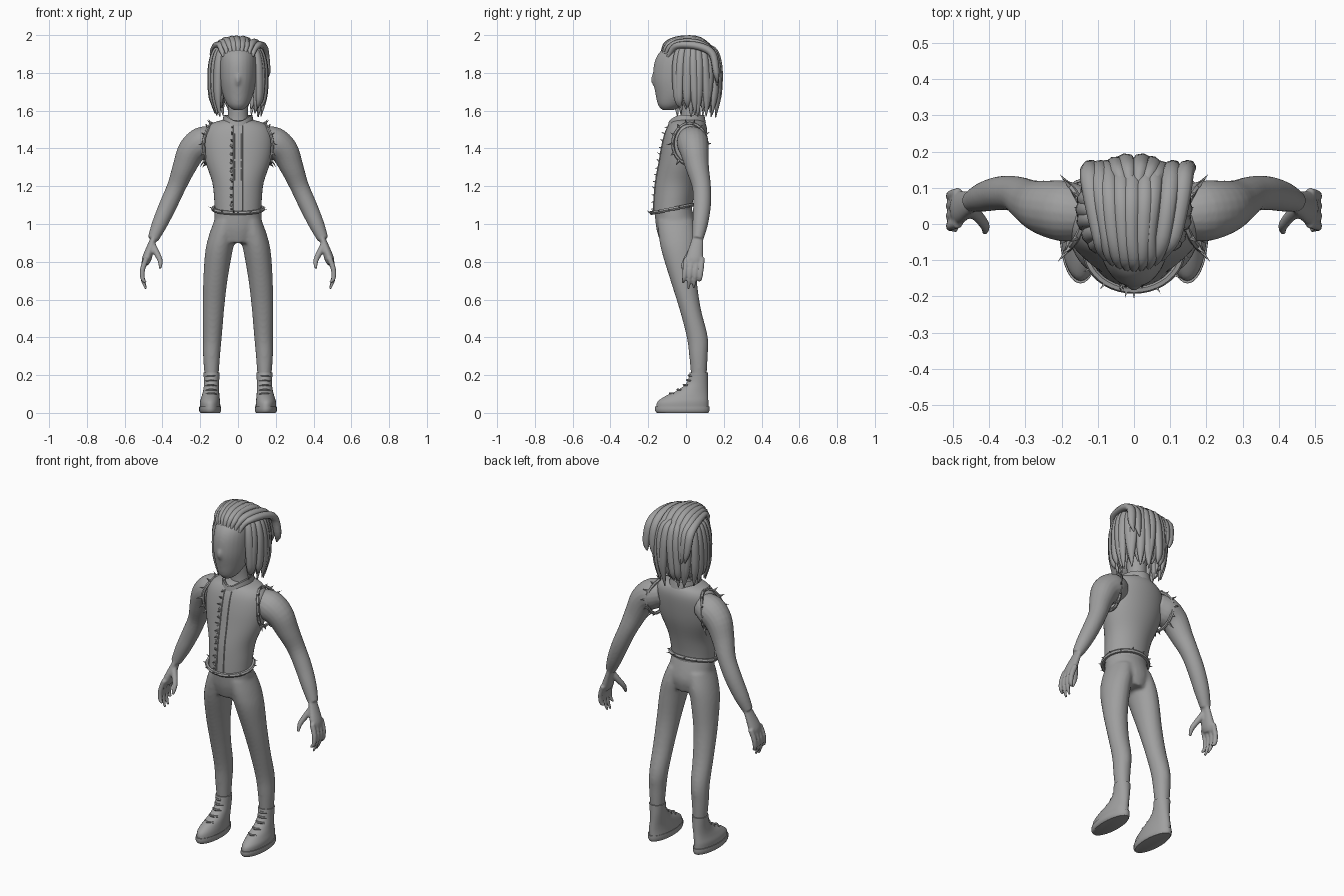
import bpy, bmesh, random
from math import sin, cos, pi, sqrt, radians
from mathutils import Vector

random.seed(4)
if "Cube" in bpy.data.objects:
    bpy.data.objects.remove(bpy.data.objects["Cube"])

grey = bpy.data.materials.new("plain grey")
grey.use_nodes = True
grey.diffuse_color = (0.35, 0.35, 0.35, 1)
grey.node_tree.nodes["Principled BSDF"].inputs["Base Color"].default_value = (0.35, 0.35, 0.35, 1)


def resample(keys, steps=4):
    """Smooth curve through tuples of any length."""
    out = []
    for i in range(len(keys) - 1):
        a, b, c, d = (keys[max(0, min(len(keys) - 1, i + k))] for k in (-1, 0, 1, 2))
        for s in range(steps):
            t = s / steps
            out.append([(2*q + (r-p)*t + (2*p - 5*q + 4*r - e)*t*t + (3*q - p - 3*r + e)*t**3) / 2
                        for p, q, r, e in zip(a, b, c, d)])
    return out + [list(keys[-1])]


def skin(bm, rings, cap=True):
    """Join rings of points into a closed or open surface."""
    vs = [[bm.verts.new(p) for p in ring] for ring in rings]
    n = len(vs[0])
    for a, b in zip(vs, vs[1:]):
        for i in range(n):
            bm.faces.new((a[i], a[(i+1) % n], b[(i+1) % n], b[i]))
    if cap:
        bm.faces.new(vs[0][::-1])
        bm.faces.new(vs[-1])


def loft(bm, keys, n=28, steps=4):
    """Stack of level ellipses given as z, x, y, x radius, y radius."""
    skin(bm, [[(x + rx*cos(2*pi*i/n), y + ry*sin(2*pi*i/n), z) for i in range(n)]
              for z, x, y, rx, ry in resample(keys, steps)])


def tube(bm, keys, n=10, steps=4, flat=1.0, out=Vector((0, 1, 0.01))):
    """Tapered tube through x, y, z, radius; flattened along 'out'."""
    pts = resample(keys, steps)
    rings = []
    for i, p in enumerate(pts):
        ahead, behind = pts[min(i + 1, len(pts) - 1)], pts[max(i - 1, 0)]
        d = Vector(ahead[:3]) - Vector(behind[:3])
        u = d.cross(out).normalized()
        v = u.cross(d).normalized()
        rings.append([Vector(p[:3]) + p[3]*(u*cos(2*pi*k/n) + v*sin(2*pi*k/n)*flat) for k in range(n)])
    skin(bm, rings)


def loop_tube(bm, pts, r, n=6):
    """Closed piping along a ring of points."""
    centre = sum(pts, Vector()) / len(pts)
    axis = (pts[0] - centre).cross(pts[len(pts)//4] - centre)
    rings = []
    for i, p in enumerate(pts):
        d = pts[(i+1) % len(pts)] - pts[i-1]
        u = d.cross(axis).normalized()
        v = u.cross(d).normalized()
        rings.append([p + r*(u*cos(2*pi*k/n) + v*sin(2*pi*k/n)) for k in range(n)])
    skin(bm, rings + rings[:1], False)


def spike(bm, p, d, length, r=0.007):
    """Small fur tuft."""
    d = Vector(d).normalized()
    u = d.orthogonal().normalized()
    v = d.cross(u)
    base = [bm.verts.new(p + r*(u*cos(k*pi/2) + v*sin(k*pi/2))) for k in range(4)]
    tip = bm.verts.new(p + d*length + Vector((0, 0, random.uniform(-.3, .5)*length)))
    for k in range(4):
        bm.faces.new((base[k], base[(k+1) % 4], tip))


def ball(bm, c, r):
    made = bmesh.ops.create_uvsphere(bm, u_segments=20, v_segments=12, radius=1)["verts"]
    bmesh.ops.scale(bm, vec=r, verts=made)
    bmesh.ops.translate(bm, vec=c, verts=made)


def finish(bm, name, mirror=False, voxel=0, angle=50):
    bmesh.ops.remove_doubles(bm, verts=bm.verts, dist=1e-5)
    bmesh.ops.recalc_face_normals(bm, faces=bm.faces)
    me = bpy.data.meshes.new(name)
    bm.to_mesh(me)
    bm.free()
    me.materials.append(grey)
    ob = bpy.data.objects.new(name, me)
    bpy.context.collection.objects.link(ob)
    if voxel:
        m = ob.modifiers.new("blend", 'REMESH')
        m.mode, m.voxel_size, m.use_smooth_shade = 'VOXEL', voxel, True
        m = ob.modifiers.new("soften", 'SMOOTH')
        m.factor, m.iterations = 0.5, 6
    if mirror:
        ob.modifiers.new("mirror", 'MIRROR')
    bpy.ops.object.select_all(action='DESELECT')
    ob.select_set(True)
    bpy.context.view_layer.objects.active = ob
    if voxel:
        bpy.ops.object.shade_smooth()
    else:
        bpy.ops.object.shade_smooth_by_angle(angle=radians(angle))


# Trousers: hips and both legs blended together
bm = bmesh.new()
loft(bm, [(.9, 0, -.045, .09, .09), (.98, 0, -.05, .125, .108), (1.09, 0, -.07, .122, .098)])
for s in (1, -1):
    loft(bm, [(z, s*x, y, rx, ry) for z, x, y, rx, ry in (
        (1.02, .06, -.055, .065, .095), (.94, .082, -.045, .072, .1), (.85, .102, -.036, .072, .092),
        (.7, .12, -.012, .064, .07), (.55, .13, .022, .057, .057), (.4, .136, .06, .05, .056),
        (.3, .14, .066, .045, .049), (.19, .14, .068, .037, .041))])
finish(bm, "trousers", voxel=.009)

# Boots with sole and laces
bm = bmesh.new()
loft(bm, [(.03, .147, -.02, .054, .138), (.06, .148, -.016, .053, .134), (.09, .145, .005, .047, .112),
          (.12, .142, .036, .042, .08), (.16, .14, .06, .04, .056), (.215, .14, .068, .043, .048)])
finish(bm, "boots", mirror=True)
bm = bmesh.new()
loft(bm, [(0, .147, -.018, .052, .136), (.012, .148, -.02, .058, .144), (.034, .148, -.02, .057, .144)], steps=2)
finish(bm, "boot_soles", mirror=True)
bm = bmesh.new()
for z, y in ((.1, -.085), (.12, -.045), (.145, -.012), (.17, .006), (.195, .014)):
    tube(bm, [(.115, y+.02, z, .005), (.142, y, z+.004, .006), (.168, y+.02, z, .005)], n=6, out=Vector((0, 0, 1)))
finish(bm, "boot_laces", mirror=True)

# Vest body
vest = [(1.06, 0, -.072, .122, .102), (1.13, 0, -.066, .126, .104), (1.22, 0, -.052, .136, .11),
        (1.33, 0, -.026, .172, .116), (1.42, 0, -.01, .186, .116), (1.49, 0, .002, .178, .11),
        (1.53, 0, .008, .145, .096), (1.55, 0, .01, .085, .08)]
bm = bmesh.new()
loft(bm, vest, n=40)
finish(bm, "vest")


def on_vest(x, z):
    _, _, y, rx, ry = min(resample(vest, 16), key=lambda k: abs(k[0] - z))
    return Vector((x, y - ry*sqrt(1 - (x/rx)**2), z))


# Standing collar, lower at the throat
bm = bmesh.new()
for grow in (0, -.012):
    skin(bm, [[(r*sin(a), .003 - (r + .018)*cos(a), z - .035*max(0, cos(a))**3)
               for a in (2*pi*i/32 for i in range(32))]
              for r, z in ((.084 + grow, 1.535), (.076 + grow, 1.578))], False)
finish(bm, "collar")

# Front placket strips, button spots and fur edge
bm = bmesh.new()
for x in (.022, -.022):
    tube(bm, [(*on_vest(x, 1.07 + .045*i), .005) for i in range(11)], n=6, steps=1)
finish(bm, "placket")
bm = bmesh.new()
for i in range(13):
    spike(bm, on_vest(-.03, 1.08 + .036*i), (random.uniform(-.8, .1), -1, .2), .022)
for i in range(8):
    ball(bm, on_vest(-.036, 1.1 + .045*i), (.006, .005, .008))
finish(bm, "placket_fur")

# Fur trimmed hem
hem = []
for i in range(40):
    a = 2*pi*i/40
    hem.append(Vector((.132*sin(a), -.072 - .11*cos(a), 1.08 - .022*cos(a))))
bm = bmesh.new()
loop_tube(bm, hem, .011)
for p in hem[::3]:
    spike(bm, p, (p.x, p.y + .07, .01), .026)
finish(bm, "hem_trim")

# Fur trimmed armholes
hole = []
for i in range(28):
    a = 2*pi*i/28
    hole.append(Vector((.176 + .006*cos(2*a) - .03*max(0, sin(a))**2, .02 + .09*cos(a), 1.425 + .108*sin(a))))
bm = bmesh.new()
loop_tube(bm, hole, .009)
for p in hole[::2]:
    spike(bm, p, (.06, (p.y - .02)*.8, (p.z - 1.425)*.8), random.uniform(.025, .045), .009)
finish(bm, "armhole_trim", mirror=True)

# Arm, palm, fingers and thumb blended together
bm = bmesh.new()
tube(bm, [(.13, .025, 1.45, .07), (.19, .035, 1.43, .084), (.245, .045, 1.385, .076), (.285, .06, 1.3, .062),
          (.325, .082, 1.2, .05), (.37, .085, 1.1, .047), (.415, .075, 1.0, .041), (.45, .062, .92, .029)], n=20)
tube(bm, [(.44, .065, .94, .028), (.462, .055, .88, .037), (.482, .045, .82, .046), (.492, .04, .79, .036)],
     n=16, flat=.55, out=Vector((1, 0, .3)))
for i, tip in enumerate((.69, .655, .66, .7)):
    y = .002 + .028*i
    tube(bm, [(.485, y, .82, .015), (.505, y - .006, .76, .0145), (.505, y - .012, .71, .012),
              (.487, y - .018, tip, .007)])
tube(bm, [(.455, .045, .89, .02), (.43, .02, .845, .017), (.412, -.005, .805, .014), (.412, -.024, .765, .008)])
finish(bm, "arms", mirror=True, voxel=.0055)

# Neck, head and scalp
bm = bmesh.new()
loft(bm, [(1.5, 0, .03, .065, .062), (1.58, 0, .025, .052, .052), (1.68, 0, .02, .055, .06)])
finish(bm, "neck")
bm = bmesh.new()
loft(bm, [(1.603, 0, -.095, .025, .03), (1.63, 0, -.08, .055, .068), (1.69, 0, -.052, .082, .11),
          (1.77, 0, -.04, .096, .135), (1.86, 0, -.03, .098, .136), (1.92, 0, -.01, .09, .12),
          (1.965, 0, .02, .06, .075)])
ball(bm, (0, -.165, 1.765), (.016, .02, .035))
finish(bm, "head", voxel=.007)
bm = bmesh.new()
ball(bm, (0, .04, 1.83), (.128, .115, .14))
finish(bm, "scalp")

# Thick locks swept back over the crown
bm = bmesh.new()
for i in range(9):
    x = (i - 4)/4
    w = random.uniform(-.012, .012)
    drop = .03*x*x
    tube(bm, [(.075*x, -.125 + drop, 1.915 - drop, .01), (.085*x, -.1 + drop, 1.955 - drop, .02),
              (.1*x + w, -.03, 1.978 - drop, .023), (.12*x + w, .07, 1.97 - drop, .026),
              (.13*x + w, .14, 1.9, .026), (.13*x + 2*w, .16, 1.8, .022),
              (.12*x + 2*w, .165, 1.72 + 3*w, .004)], n=8, flat=.8, out=Vector((0, .3, 1)))
finish(bm, "crown_locks", angle=60)


def around(s, a, r, z, w):
    return (s*r*sin(a), .035 - r*cos(a), z, w)


# Hanging locks around the sides and back in two layers
bm = bmesh.new()
for count, k in ((10, 1), (8, .86)):
    for s in (1, -1):
        for i in range(count):
            a = radians(50 + 130*i/(count - .5)) + random.uniform(-.04, .04)
            b = a + random.uniform(-.1, .1)
            end = random.uniform(1.56, 1.62)
            tube(bm, [around(s, a, .08*k, 1.945, .012), around(s, a, .12*k, 1.915, .021),
                      around(s, a, .14*k, 1.84, .025), around(s, (a + b)/2, .143*k, 1.74, .025),
                      around(s, b, .138*k, 1.66, .02), around(s, b, .125*k, end, .003)],
                 n=8, flat=.75, out=Vector((s*sin(a), -cos(a), .1)))
finish(bm, "hanging_locks", angle=60)
